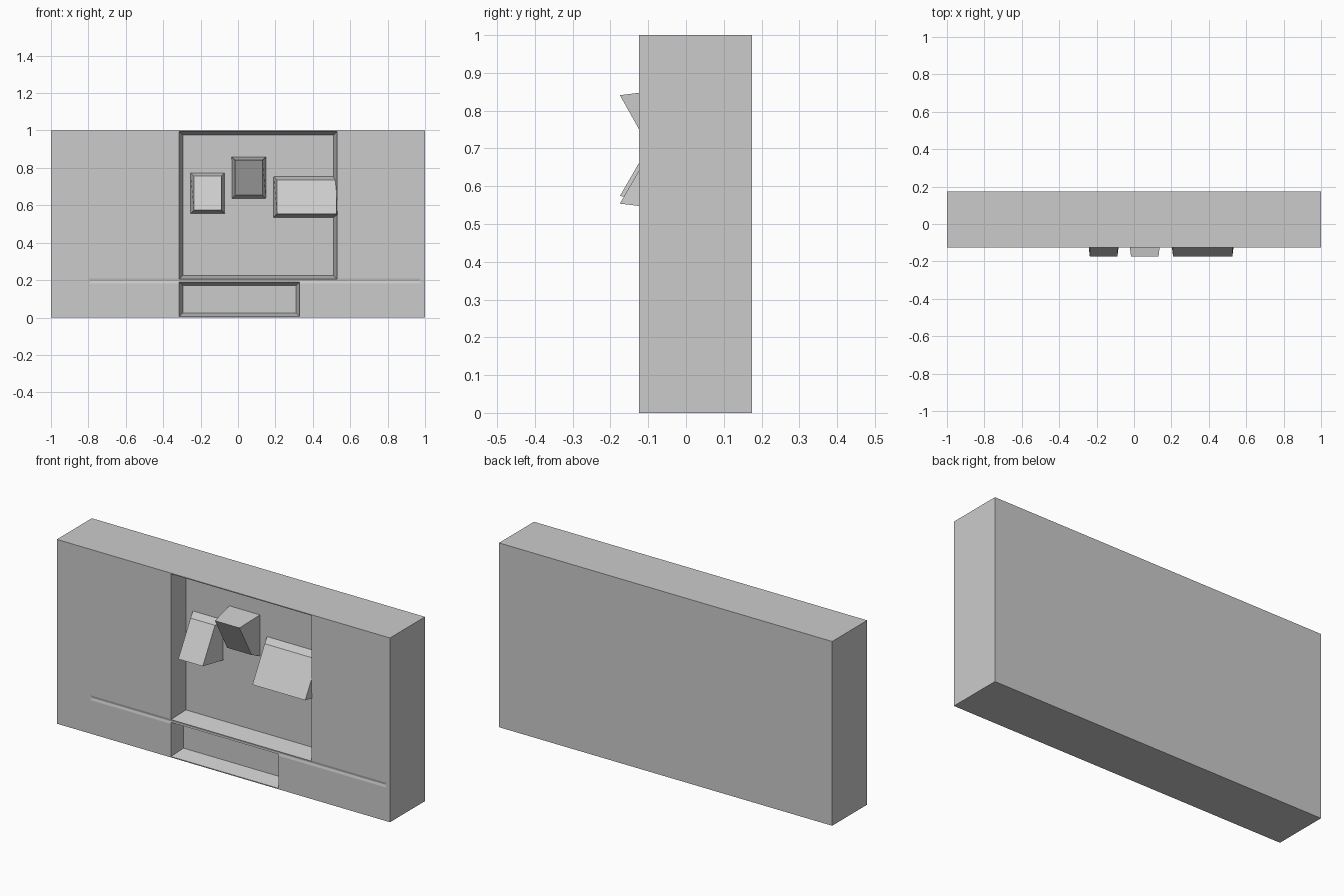
import bpy
import bmesh

cube = bpy.data.objects.get("Cube")
if cube:
    bpy.data.objects.remove(cube, do_unlink=True)

grey = bpy.data.materials.new("stone grey")
grey.use_nodes = True
grey.diffuse_color = (0.6, 0.6, 0.6, 1)
grey.node_tree.nodes["Principled BSDF"].inputs["Base Color"].default_value = (0.6, 0.6, 0.6, 1)

FRONT, BACK, FLOOR = -0.125, 0.175, -0.025


def loft(name, outer, inner, y_bottom, y_top, y_inner):
    """Block between two rectangles (x0, x1, z0, z1); the outer one may be tilted."""
    bm = bmesh.new()

    def ring(rect, low, high):
        x0, x1, z0, z1 = rect
        corners = ((x0, low, z0), (x1, low, z0), (x1, high, z1), (x0, high, z1))
        return [bm.verts.new(c) for c in corners]

    a = ring(outer, y_bottom, y_top)
    b = ring(inner, y_inner, y_inner)
    bm.faces.new(a)
    bm.faces.new(b[::-1])
    for i in range(4):
        j = (i + 1) % 4
        bm.faces.new((a[j], a[i], b[i], b[j]))
    bmesh.ops.recalc_face_normals(bm, faces=bm.faces)
    mesh = bpy.data.meshes.new(name)
    bm.to_mesh(mesh)
    bm.free()
    mesh.materials.append(grey)
    obj = bpy.data.objects.new(name, mesh)
    bpy.context.collection.objects.link(obj)
    return obj


def carve(target, rect, margin, depth, overshoot=0.01):
    """Cut a pocket with drafted walls: rect at the front, shrunk by margin at depth."""
    x0, x1, z0, z1 = rect
    grow = margin * overshoot / depth
    cutter = loft("pocket_cutter",
                  (x0 - grow, x1 + grow, z0 - grow, z1 + grow),
                  (x0 + margin, x1 - margin, z0 + margin, z1 - margin),
                  FRONT - overshoot, FRONT - overshoot, FRONT + depth)
    cutter.hide_render = True
    mod = target.modifiers.new("pocket", "BOOLEAN")
    mod.operation = "DIFFERENCE"
    mod.solver = "EXACT"
    mod.object = cutter
    bpy.context.view_layer.objects.active = target
    bpy.ops.object.modifier_apply(modifier=mod.name)
    bpy.data.objects.remove(cutter, do_unlink=True)


# Slab with two pockets and a faint seam
full = (-1, 1, 0, 1)
slab = loft("wall_slab", full, full, FRONT, FRONT, BACK)
carve(slab, (-0.315, 0.53, 0.205, 0.995), 0.02, FLOOR - FRONT)
carve(slab, (-0.315, 0.33, 0.005, 0.19), 0.02, 0.08)
carve(slab, (-0.8, 0.98, 0.182, 0.208), 0.012, 0.003, 0.001)

# Tilted blocks rising from the upper pocket
TIP, LOW = -0.175, -0.07
blocks = (
    ("left_tilted_block", (-0.255, -0.07, 0.555, 0.775), TIP, LOW),
    ("middle_tilted_block", (-0.035, 0.15, 0.635, 0.86), LOW, TIP),
    ("right_tilted_block", (0.19, 0.545, 0.535, 0.755), TIP, LOW),
)
for name, (x0, x1, z0, z1), bottom, top in blocks:
    m = 0.019
    loft(name, (x0 + m, x1 - m, z0 + m, z1 - m), (x0, x1, z0, z1),
         bottom, top, FLOOR + 0.005)
